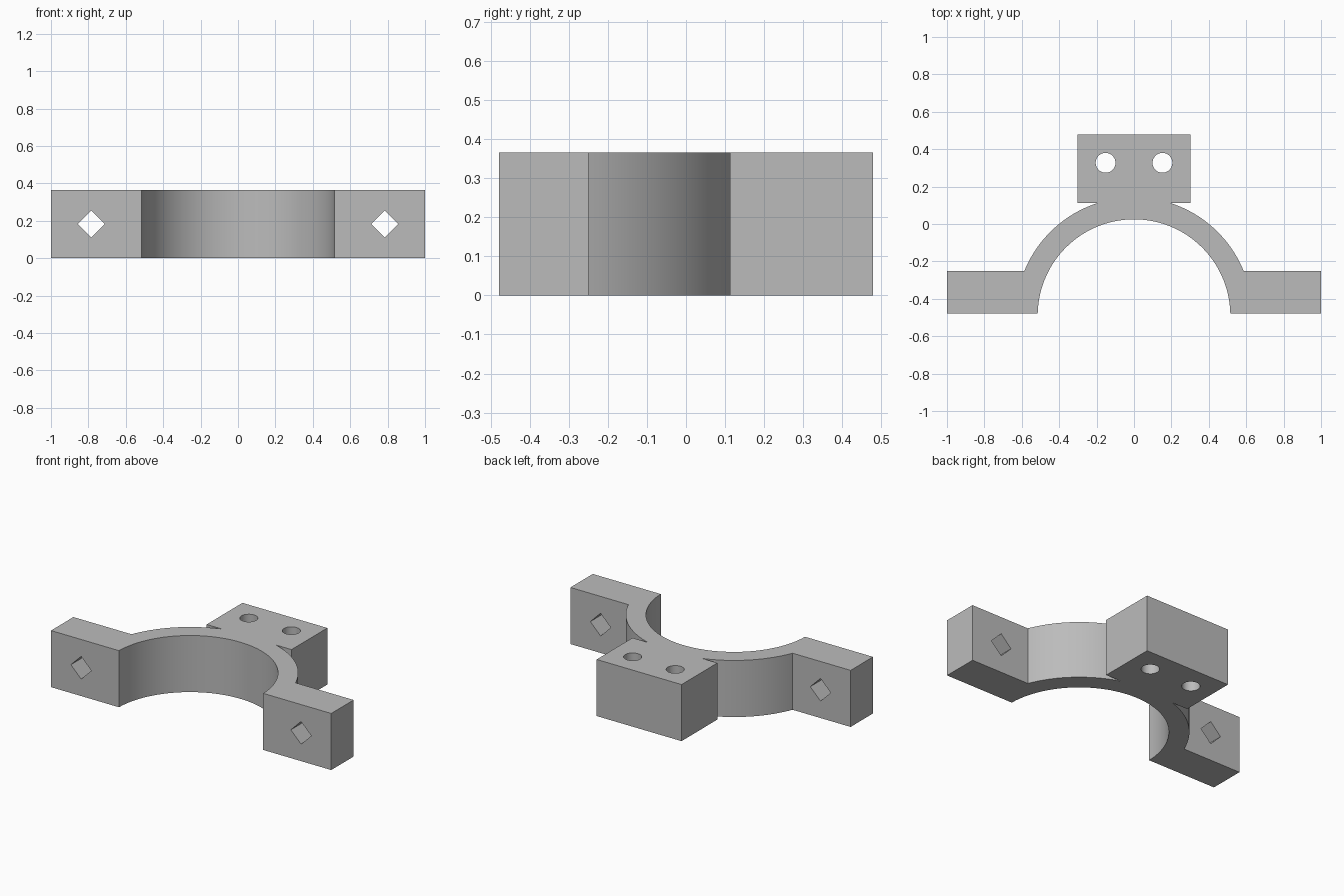
import bpy, bmesh, math
from mathutils import Matrix

if "Cube" in bpy.data.objects:
    bpy.data.objects.remove(bpy.data.objects["Cube"])

H = 0.365                      # plate height
CY, R_IN, R_OUT = -0.49, 0.515, 0.633
Y0, Y_TAB, Y_BLOCK, Y1 = -0.478, -0.25, 0.113, 0.478
X_BLOCK = 0.303

grey = bpy.data.materials.new("light_grey")
grey.diffuse_color = (0.5, 0.5, 0.5, 1)
grey.use_nodes = True
grey.node_tree.nodes["Principled BSDF"].inputs["Base Color"].default_value = grey.diffuse_color


def arc(r, a0, a1, n):
    return [(r * math.cos(a0 + (a1 - a0) * i / n),
             CY + r * math.sin(a0 + (a1 - a0) * i / n)) for i in range(n + 1)]


def finish(name, bm):
    bmesh.ops.recalc_face_normals(bm, faces=bm.faces)
    mesh = bpy.data.meshes.new(name)
    bm.to_mesh(mesh)
    bm.free()
    mesh.materials.append(grey)
    ob = bpy.data.objects.new(name, mesh)
    bpy.context.collection.objects.link(ob)
    return ob


# Bracket outline: tabs, half-ring and mounting block, extruded upward
a_in = math.asin((Y0 - CY) / R_IN)
a_tab = math.asin((Y_TAB - CY) / R_OUT)
a_blk = math.asin((Y_BLOCK - CY) / R_OUT)
outline = [(1, Y0), (1, Y_TAB)]
outline += arc(R_OUT, a_tab, a_blk, 24)
outline += [(X_BLOCK, Y_BLOCK), (X_BLOCK, Y1), (-X_BLOCK, Y1), (-X_BLOCK, Y_BLOCK)]
outline += arc(R_OUT, math.pi - a_blk, math.pi - a_tab, 24)
outline += [(-1, Y_TAB), (-1, Y0)]
outline += arc(R_IN, math.pi - a_in, a_in, 64)

bm = bmesh.new()
base = bm.faces.new([bm.verts.new((x, y, 0)) for x, y in outline])
ext = bmesh.ops.extrude_face_region(bm, geom=[base])
bmesh.ops.translate(bm, vec=(0, 0, H),
                    verts=[v for v in ext["geom"] if isinstance(v, bmesh.types.BMVert)])
bracket = finish("clamp_bracket", bm)


# Holes: round ones through the block, diamond ones through the tabs
def cutter(name, sides, r, matrix):
    bm = bmesh.new()
    bmesh.ops.create_cone(bm, cap_ends=True, segments=sides, radius1=r, radius2=r,
                          depth=1, matrix=matrix)
    ob = finish(name, bm)
    ob.hide_render = True
    mod = bracket.modifiers.new(name, "BOOLEAN")
    mod.operation, mod.solver, mod.object = "DIFFERENCE", "EXACT", ob
    return ob


cutters = []
for s, side in ((-1, "left"), (1, "right")):
    cutters.append(cutter(side + "_round_hole", 40, 0.053,
                          Matrix.Translation((s * 0.152, 0.327, H / 2))))
    cutters.append(cutter(side + "_diamond_hole", 4, 0.073,
                          Matrix.Translation((s * 0.785, -0.364, H / 2))
                          @ Matrix.Rotation(math.pi / 2, 4, "X")))

# Apply the cuts, then smooth the curved walls
bpy.context.view_layer.objects.active = bracket
bracket.select_set(True)
for mod in list(bracket.modifiers):
    bpy.ops.object.modifier_apply(modifier=mod.name)
for ob in cutters:
    bpy.data.objects.remove(ob)
bpy.ops.object.shade_smooth_by_angle(angle=math.radians(30))
